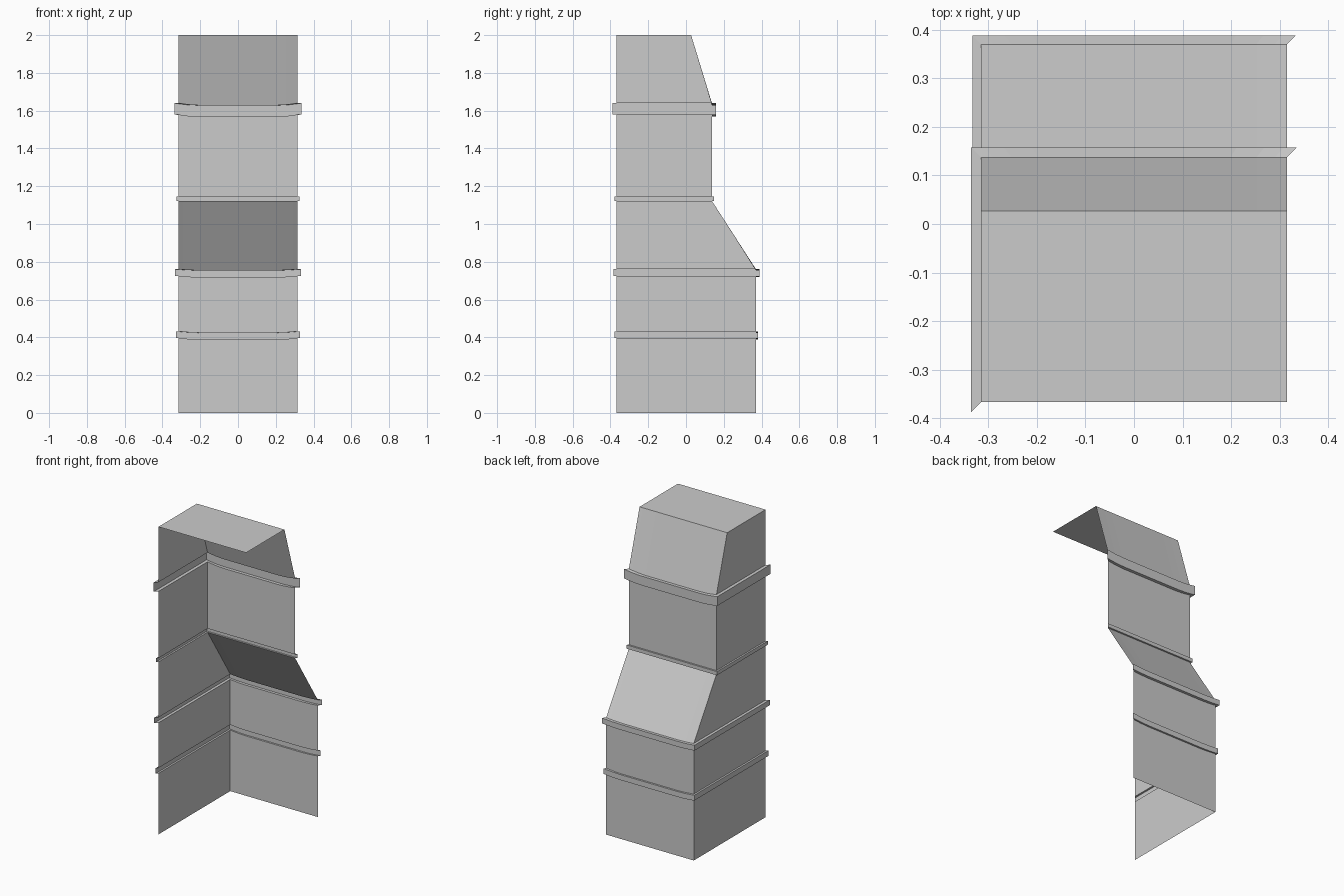
import bpy, bmesh

if "Cube" in bpy.data.objects:
    bpy.data.objects.remove(bpy.data.objects["Cube"])

HALF_X, FRONT_Y = 0.315, -0.367
# Across the rear face: (x as a fraction of half width, share of the sag)
SPAN = [(-1, 0), (-0.92, 0.35), (-0.8, 0.75), (-0.63, 1),
        (0.63, 1), (0.8, 0.75), (0.92, 0.35), (1, 0)]


def ring(z, rear_y, out=0.0, sag=0.0):
    """Open L-shaped outline: left side from front to rear, then the rear face."""
    hx = HALF_X + out
    pts = [(-hx, FRONT_Y - out, z)]
    pts += [(f * hx, rear_y + out, z - s * sag) for f, s in SPAN]
    return pts


def loft(name, rings):
    """Join successive outlines with quads."""
    bm = bmesh.new()
    rows = [[bm.verts.new(p) for p in r] for r in rings]
    for lo, hi in zip(rows, rows[1:]):
        for i in range(len(lo) - 1):
            bm.faces.new((lo[i], hi[i], hi[i + 1], lo[i + 1]))
    finish(name, bm)


def finish(name, bm):
    mesh = bpy.data.meshes.new(name)
    bm.to_mesh(mesh)
    bm.free()
    obj = bpy.data.objects.new(name, mesh)
    bpy.context.collection.objects.link(obj)


LOW_Y, HIGH_Y, TOP_Y = 0.37, 0.137, 0.027

# Raised bands: name, bottom z, top z, rear y, projection, sag
bands = [
    ("lower_band", 0.397, 0.432, LOW_Y, 0.012, 0.008),
    ("shelf_band", 0.726, 0.761, LOW_Y, 0.018, 0.007),
    ("neck_band", 1.122, 1.146, HIGH_Y, 0.011, 0.0),
    ("upper_band", 1.58, 1.64, HIGH_Y, 0.021, 0.012),
]
wall_names = ["base_wall", "lower_wall", "lower_slope", "upper_wall"]

# Walls between the bands, and the bands as open channels
start = ring(0, LOW_Y)
for wall, (name, z0, z1, y, out, sag) in zip(wall_names, bands):
    bottom, top = ring(z0, y, 0, sag), ring(z1, y, 0, sag)
    loft(wall, [start, bottom])
    loft(name, [bottom, ring(z0, y, out, sag), ring(z1, y, out, sag), top])
    start = top

# Tapered crown above the last band
loft("crown_slope", [start, ring(2, TOP_Y)])

# Flat top
bm = bmesh.new()
bm.faces.new([bm.verts.new(p) for p in (
    (-HALF_X, FRONT_Y, 2), (HALF_X, FRONT_Y, 2),
    (HALF_X, TOP_Y, 2), (-HALF_X, TOP_Y, 2))])
finish("top_panel", bm)
